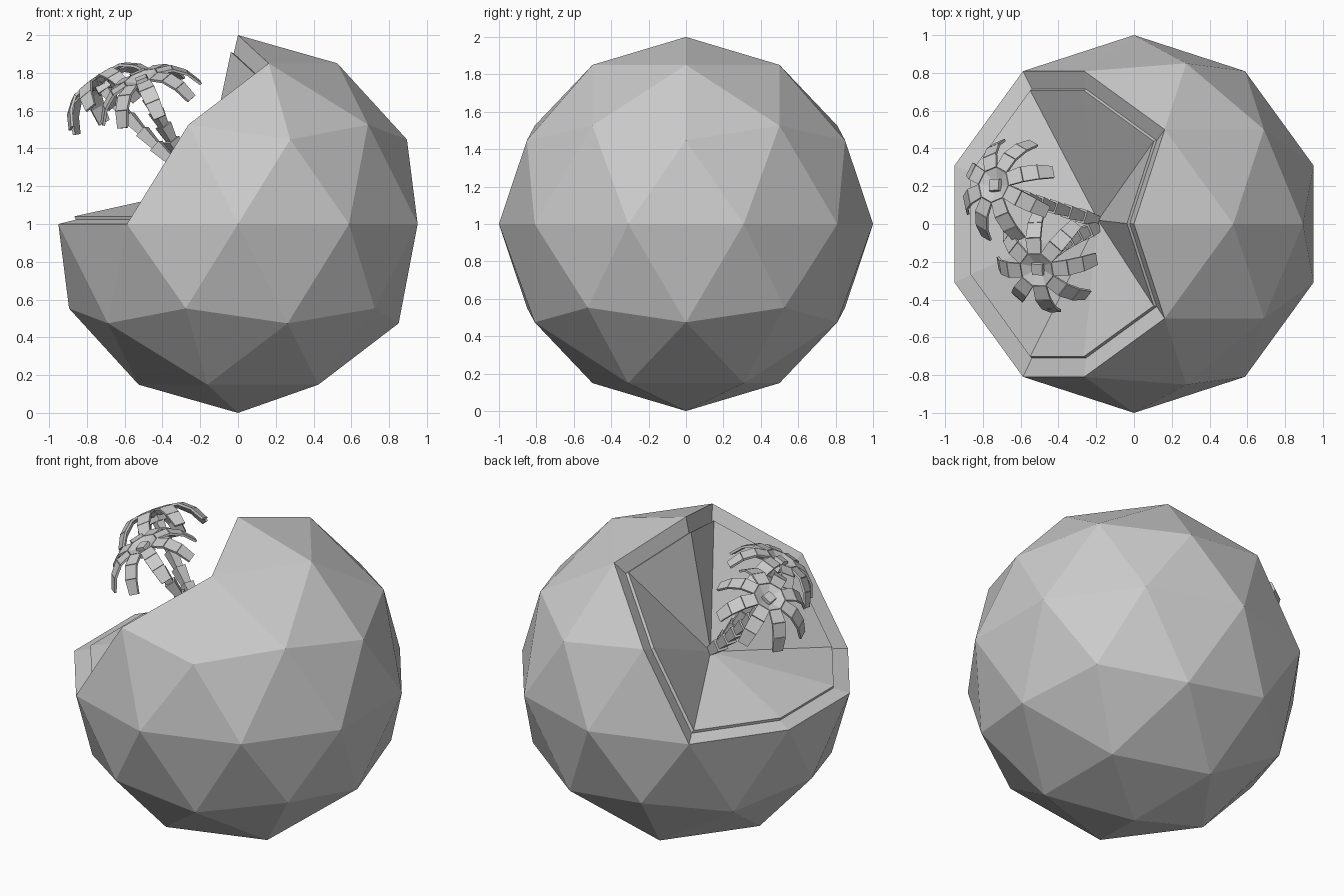
import bpy, bmesh, math
from mathutils import Vector, Matrix

if "Cube" in bpy.data.objects:
    bpy.data.objects.remove(bpy.data.objects["Cube"])

PIT = Vector((-0.19, 0.02, 1.19))


def make_object(name, bm):
    bmesh.ops.recalc_face_normals(bm, faces=bm.faces)
    me = bpy.data.meshes.new(name)
    bm.to_mesh(me)
    bm.free()
    ob = bpy.data.objects.new(name, me)
    bpy.context.collection.objects.link(ob)
    return ob


# Faceted globe with one side opened into a faceted hollow
bm = bmesh.new()
bmesh.ops.create_icosphere(bm, subdivisions=2, radius=1)
bmesh.ops.translate(bm, verts=bm.verts, vec=(0, 0, 1))
bm.verts.ensure_lookup_table()
gone = [v for v in bm.verts
        if min((v.co - Vector(p)).length for p in (
            (-0.7236, 0.5257, 1.447), (-0.7236, -0.5257, 1.447),
            (-0.4253, 0.309, 1.85), (-0.4253, -0.309, 1.85),
            (-0.851, 0, 1.526))) < 0.05]
bmesh.ops.delete(bm, geom=gone, context='VERTS')
rim = [e for e in bm.edges if e.is_boundary]


def inward(edges, scale, shift=(0, 0, 0)):
    geom = bmesh.ops.extrude_edge_only(bm, edges=edges)["geom"]
    for v in geom:
        if isinstance(v, bmesh.types.BMVert):
            v.co = PIT + (v.co - PIT) * scale + Vector(shift)
    return [e for e in geom if isinstance(e, bmesh.types.BMEdge) and e.is_boundary]


rim = inward(rim, 0.88)                          # border band
rim = inward(rim, 0.99, (-0.013, 0, 0.016))      # raised lip
tip = bm.verts.new(PIT)                          # hollow facets
for e in rim:
    bm.faces.new((e.verts[0], e.verts[1], tip))
make_object("globe_shell", bm)


def loft_box(bm, a, b, side, up_a, up_b, wa, wb, ta, tb):
    """Box between a and b with its own width and thickness at each end."""
    ring = []
    for p, u, w, t in ((a, up_a, wa, ta), (b, up_b, wb, tb)):
        ring += [bm.verts.new(p + side * sx * w / 2 + u * su * t / 2)
                 for sx, su in ((-1, -1), (1, -1), (1, 1), (-1, 1))]
    for f in ((0, 1, 2, 3), (7, 6, 5, 4), (0, 4, 5, 1), (1, 5, 6, 2), (2, 6, 7, 3), (3, 7, 4, 0)):
        bm.faces.new([ring[i] for i in f])


def palm(name, path, axis, count, twist):
    path = [Vector(p) for p in path]
    # trunk of flared blocks along a curved path
    bm = bmesh.new()
    n = 7
    p0, p1, p2 = path
    curve = [p0 * (1 - t) ** 2 + p1 * 2 * t * (1 - t) + p2 * t * t
             for t in (i / n for i in range(n + 1))]
    for i in range(n):
        d = (curve[i + 1] - curve[i]).normalized()
        side = d.cross(Vector((0, 0, 1))).normalized()
        up = side.cross(d)
        w = 0.075 - 0.003 * i
        loft_box(bm, curve[i], curve[i + 1], side, up, up, w * 0.68, w, w * 0.68, w)
    make_object(name + "_trunk", bm)

    # ring of bent, segmented fronds
    bm = bmesh.new()
    axis = Vector(axis).normalized()
    rot = Vector((0, 0, 1)).rotation_difference(axis).to_matrix()
    profile = [(0.01, 0.0), (0.09, 0.035), (0.17, 0.02), (0.235, -0.035), (0.28, -0.115)]
    for k in range(count):
        m = rot @ Matrix.Rotation(twist + math.tau * k / count, 3, 'Z')
        pts = [p2 + m @ Vector((r, 0, h)) for r, h in profile]
        side = m @ Vector((0, 1, 0))
        for i, (wa, wb) in enumerate(((0.045, 0.075), (0.075, 0.085), (0.085, 0.08), (0.08, 0.065))):
            up = (pts[i + 1] - pts[i]).cross(side).normalized()
            loft_box(bm, pts[i], pts[i + 1], side, up, up, wa, wb, 0.014, 0.014)
    # crown knob
    side = rot @ Vector((1, 0, 0))
    up = rot @ Vector((0, 1, 0))
    loft_box(bm, p2 - axis * 0.03, p2 + axis * 0.04, side, up, up, 0.08, 0.06, 0.08, 0.06)
    make_object(name + "_fronds", bm)


palm("rear_palm", [(-0.2, 0.02, 1.2), (-0.48, 0.10, 1.44), (-0.72, 0.2, 1.73)],
     (-0.55, 0.2, 0.8), 8, 0.3)
palm("front_palm", [(-0.2, -0.02, 1.2), (-0.4, -0.1, 1.5), (-0.5, -0.23, 1.74)],
     (-0.35, -0.3, 0.85), 8, 0.1)
